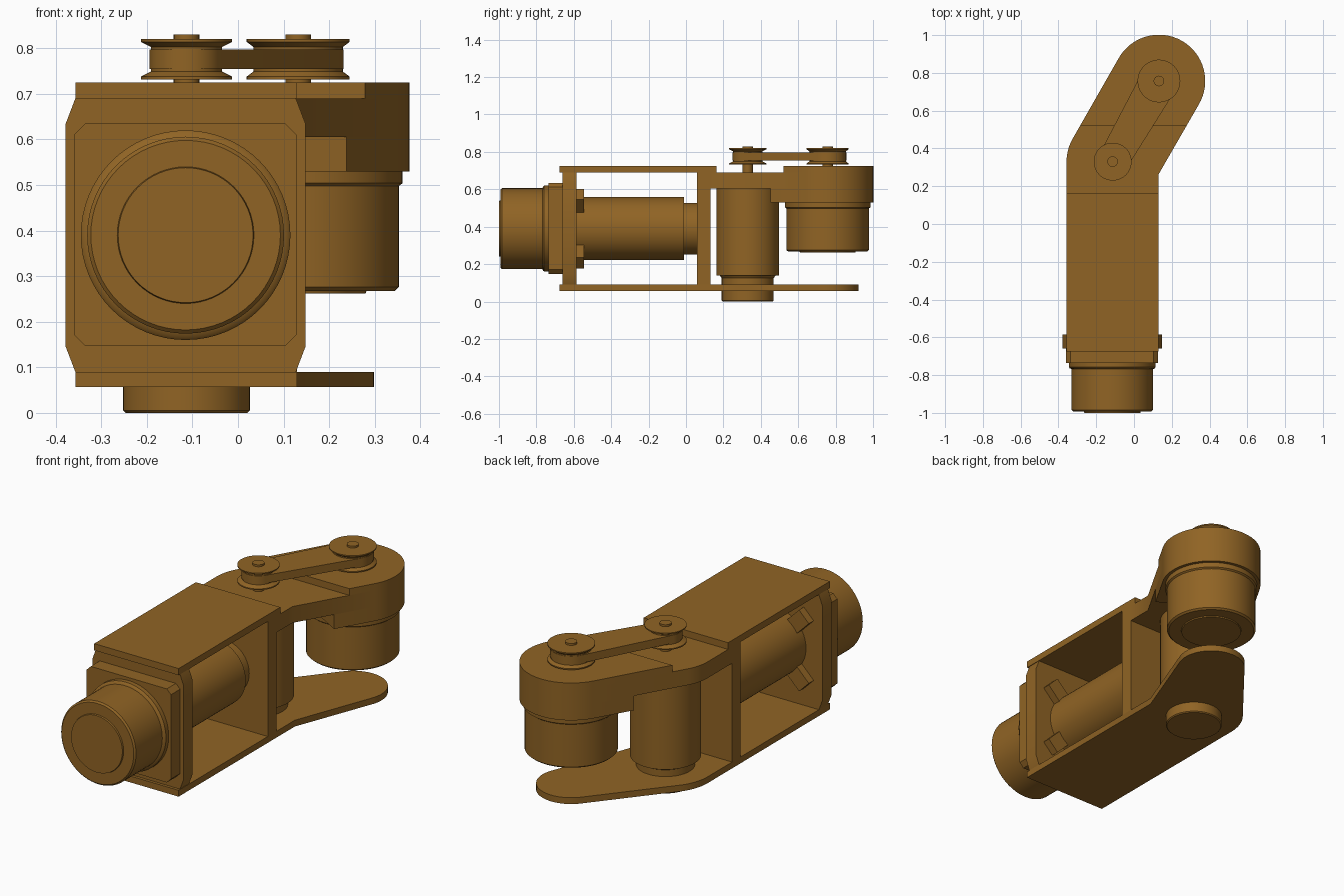
import bpy, bmesh
from math import cos, sin, pi, acos, atan2, radians
from mathutils import Vector, Matrix

if "Cube" in bpy.data.objects:
    bpy.data.objects.remove(bpy.data.objects["Cube"])

COLOUR = (0.28, 0.127, 0.018, 1)
bronze = bpy.data.materials.new("bronze_brown")
bronze.use_nodes = True
bronze.diffuse_color = COLOUR
bronze.node_tree.nodes["Principled BSDF"].inputs["Base Color"].default_value = COLOUR

ELBOW = Vector((-0.113, 0.33))
WRIST = Vector((0.132, 0.757))
LEFT, RIGHT = -0.357, 0.13
MOTOR_Z = 0.39
REACH = WRIST - ELBOW


def finish(name, bm):
    bmesh.ops.recalc_face_normals(bm, faces=bm.faces)
    mesh = bpy.data.meshes.new(name)
    bm.to_mesh(mesh)
    bm.free()
    mesh.materials.append(bronze)
    mesh.shade_smooth()
    mesh.set_sharp_from_angle(angle=radians(30))
    ob = bpy.data.objects.new(name, mesh)
    bpy.context.collection.objects.link(ob)
    return ob


def prism(name, outline, lo, hi, axis="Z", cut=None):
    """Extrude a flat outline along z or y; cut = (point, normal) keeps the far side."""
    bm = bmesh.new()
    put = (lambda p, h: (p[0], p[1], h)) if axis == "Z" else (lambda p, h: (p[0], h, p[1]))
    face = bm.faces.new([bm.verts.new(put(p, lo)) for p in outline])
    grown = bmesh.ops.extrude_face_region(bm, geom=[face])["geom"]
    shift = Vector(put((0, 0), hi - lo))
    bmesh.ops.translate(bm, vec=shift, verts=[g for g in grown if isinstance(g, bmesh.types.BMVert)])
    if cut:
        bmesh.ops.bisect_plane(bm, geom=bm.verts[:] + bm.edges[:] + bm.faces[:],
                               plane_co=cut[0], plane_no=cut[1], clear_inner=True)
        bmesh.ops.holes_fill(bm, edges=[e for e in bm.edges if e.is_boundary])
    return finish(name, bm)


def turned(name, profile, centre, axis="Z", n=64):
    """Closed solid of revolution from (radius, height) pairs."""
    bm = bmesh.new()
    rings = []
    for r, h in profile:
        ring = []
        for i in range(n):
            a = 2 * pi * i / n
            u, v = centre[0] + r * cos(a), centre[1] + r * sin(a)
            ring.append(bm.verts.new((u, v, h) if axis == "Z" else (u, h, v)))
        rings.append(ring)
    for a, b in zip(rings, rings[1:]):
        for i in range(n):
            j = (i + 1) % n
            bm.faces.new((a[i], a[j], b[j], b[i]))
    bm.faces.new(rings[0])
    bm.faces.new(rings[-1])
    return finish(name, bm)


def box(name, x0, x1, y0, y1, z0, z1):
    return prism(name, [(x0, y0), (x1, y0), (x1, y1), (x0, y1)], z0, z1)


def arc(c, r, a0, a1, n=32):
    return [(c.x + r * cos(a0 + (a1 - a0) * i / n), c.y + r * sin(a0 + (a1 - a0) * i / n))
            for i in range(n + 1)]


def tangent_angles(r1, r2):
    a = atan2(REACH.y, REACH.x)
    spread = acos((r1 - r2) / REACH.length)
    return a - spread, a + spread


def arm_outline(r2, y0):
    """Straight base that bends round the elbow and ends in a round tip."""
    r1 = ELBOW.x - LEFT
    lo, hi = tangent_angles(r1, r2)
    start = ELBOW + r1 * Vector((cos(lo), sin(lo)))
    corner_y = start.y - (RIGHT - start.x) * cos(lo) / sin(lo)
    return ([(LEFT, y0), (RIGHT, y0), (RIGHT, corner_y)]
            + arc(WRIST, r2, lo, hi) + arc(ELBOW, r1, hi, pi, 12))


def chamfered(x0, x1, z0, z1, cx, cz):
    return [(x0 + cx, z0), (x1 - cx, z0), (x1, z0 + cz), (x1, z1 - cz),
            (x1 - cx, z1), (x0 + cx, z1), (x0, z1 - cz), (x0, z0 + cz)]


# Frame of the forearm
box("top_plate", LEFT, RIGHT, -0.675, 0.163, 0.69, 0.725)
prism("bottom_plate", arm_outline(0.166, -0.675), 0.057, 0.09)
prism("front_plate", chamfered(-0.378, 0.148, 0.09, 0.69, 0.021, 0.055), -0.66, -0.585, "Y")
box("back_plate", LEFT, RIGHT, 0.06, 0.13, 0.09, 0.69)

# Upper arm and raised head
outline = arm_outline(0.245, 0.13)
along = REACH.normalized().to_3d()
prism("upper_arm", outline, 0.605, 0.69)
prism("head_cap", outline, 0.69, 0.725, cut=((0, 0.52, 0), (0, 1, 0)))
prism("head_base", outline, 0.53, 0.605, cut=(ELBOW.to_3d() + along * 0.28, along))

# Motor lying in the frame
axis_centre = (ELBOW.x - 0.002, MOTOR_Z)
turned("roll_motor_tail", [(0.148, -1.0), (0.15, -0.992), (0.208, -0.992), (0.216, -0.984),
                           (0.216, -0.768), (0.225, -0.764), (0.23, -0.758), (0.23, -0.735)],
       axis_centre, "Y")
prism("roll_motor_flange", chamfered(-0.359, 0.128, 0.147, 0.635, 0.024, 0.024), -0.735, -0.66, "Y")
turned("roll_motor_body", [(0.168, -0.585), (0.168, -0.012), (0.138, -0.012), (0.138, 0.06)],
       axis_centre, "Y")

# Four clips holding the motor to the front plate
for k in range(4):
    clip = box("motor_clip_%d" % (k + 1), 0.15, 0.26, -0.585, -0.545, -0.04, 0.04)
    clip.data.transform(Matrix.Translation((axis_centre[0], 0, MOTOR_Z))
                        @ Matrix.Rotation(pi / 4 + k * pi / 2, 4, "Y"))

# Upright motor at the elbow
turned("elbow_motor", [(0.134, 0.0), (0.139, 0.005), (0.139, 0.125), (0.15, 0.14),
                       (0.168, 0.14), (0.168, 0.605)], ELBOW)

# Motor hanging under the head
turned("wrist_motor", [(0.148, 0.262), (0.15, 0.268), (0.212, 0.268), (0.221, 0.276),
                       (0.221, 0.498), (0.229, 0.504), (0.229, 0.53)], WRIST)

# Pulleys, shafts and drive belt
for label, centre, rim, hub, base in (("elbow", ELBOW, 0.1, 0.078, 0.6),
                                      ("wrist", WRIST, 0.113, 0.098, 0.7)):
    turned(label + "_shaft", [(0.028, base), (0.028, 0.83)], centre, n=32)
    turned(label + "_pulley", [(rim, 0.732), (rim, 0.738), (hub, 0.749), (hub, 0.803),
                               (rim, 0.814), (rim, 0.82)], centre)
belt_r = (0.081, 0.1)
lo, hi = tangent_angles(*belt_r)
prism("drive_belt", arc(WRIST, belt_r[1], lo, hi) + arc(ELBOW, belt_r[0], hi, lo + 2 * pi),
      0.755, 0.797)
